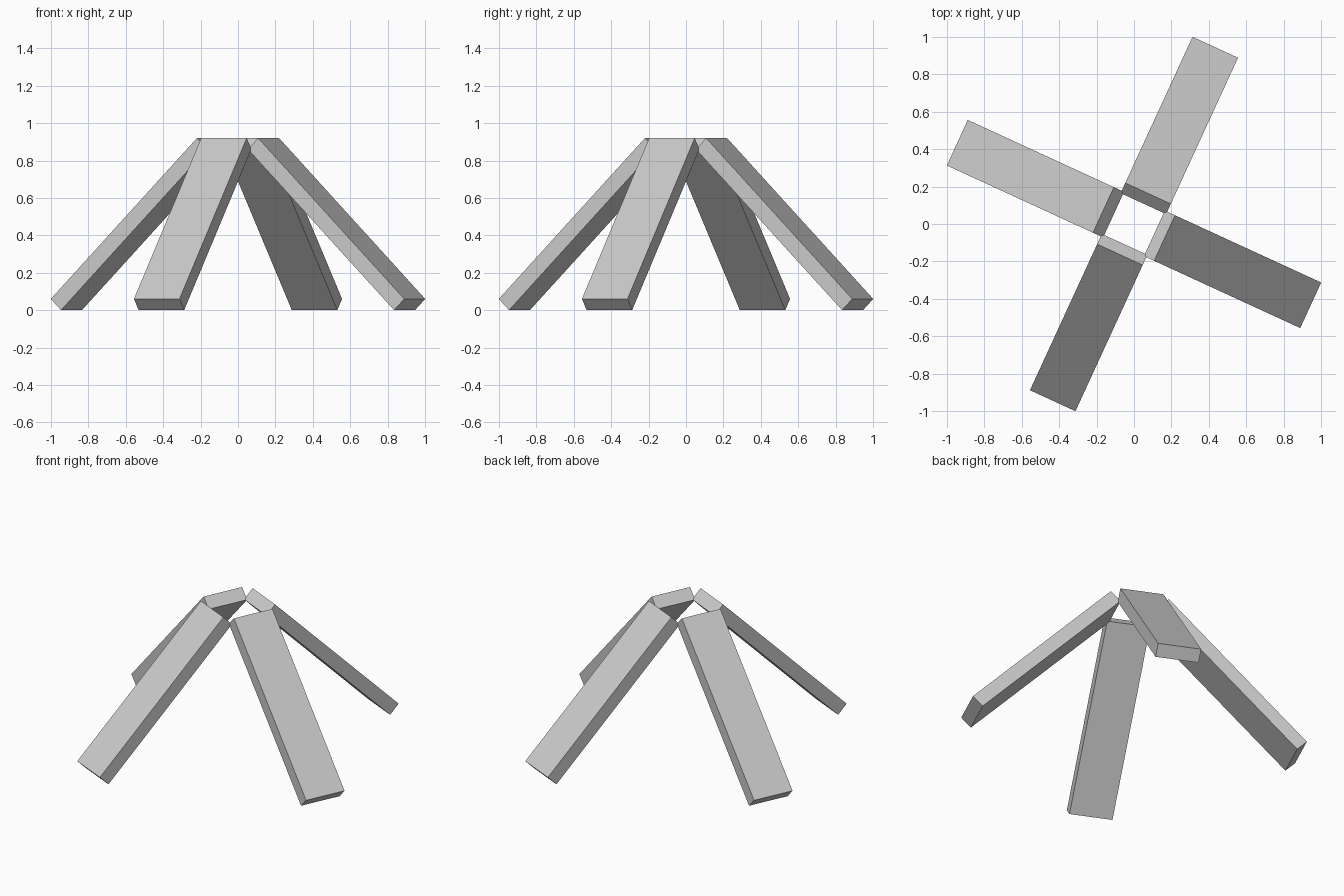
import bpy
from math import radians, sqrt
from mathutils import Matrix

if "Cube" in bpy.data.objects:
    bpy.data.objects.remove(bpy.data.objects["Cube"])

WIDTH = 0.268
LENGTH = 0.86 * sqrt(2)
THICK = 0.06 * sqrt(2)
TWIST = -24.7


def leaning_plank(name, turn):
    # Plank tilted 45 degrees, its lower edge on the ground, turned about z
    bpy.ops.mesh.primitive_cube_add(size=1)
    ob = bpy.context.object
    ob.name = name
    place = (Matrix.Rotation(radians(TWIST + turn), 4, 'Z')
             @ Matrix.Translation((0, -0.58, 0.46))
             @ Matrix.Rotation(radians(45), 4, 'X')
             @ Matrix.Diagonal((WIDTH, LENGTH, THICK, 1)))
    ob.data.transform(place)
    return ob


# Four planks leaning together around the centre
for i, side in enumerate(("front", "right", "back", "left")):
    leaning_plank(side + "_plank", 90 * i)
